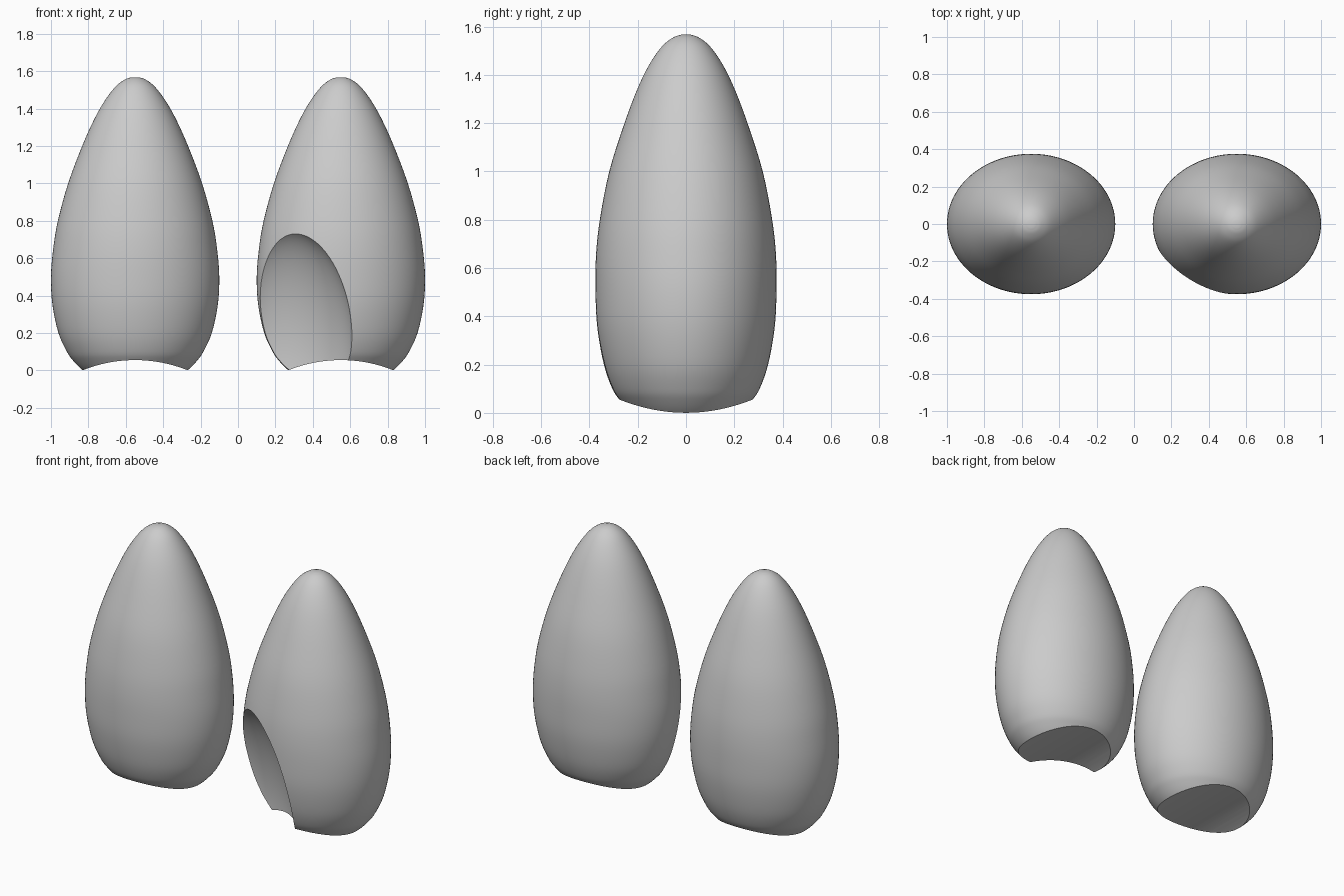
import bpy, bmesh, math
from mathutils import Vector, Matrix

if "Cube" in bpy.data.objects:
    bpy.data.objects.remove(bpy.data.objects["Cube"])

# Egg profile: height, half-width in x, half-depth in y
ROWS = [(-0.06, 0.17, 0.14), (-0.03, 0.23, 0.19), (0.0, 0.28, 0.23), (0.05, 0.33, 0.272),
        (0.1, 0.365, 0.305), (0.2, 0.41, 0.34), (0.35, 0.442, 0.367), (0.5, 0.45, 0.375),
        (0.65, 0.438, 0.373), (0.8, 0.413, 0.357), (1.0, 0.358, 0.318), (1.2, 0.283, 0.255),
        (1.35, 0.215, 0.198), (1.45, 0.157, 0.148), (1.52, 0.102, 0.098), (1.555, 0.055, 0.053),
        (1.567, 0.02, 0.02)]


def smooth_rows(rows, steps=4):
    """Catmull-Rom through the profile rows."""
    p = [Vector(r) for r in rows]
    p = [2 * p[0] - p[1]] + p + [2 * p[-1] - p[-2]]
    out = []
    for i in range(1, len(p) - 2):
        a, b, c, d = p[i - 1:i + 3]
        for s in range(steps):
            t = s / steps
            out.append(0.5 * (2 * b + (c - a) * t + (2 * a - 5 * b + 4 * c - d) * t * t
                              + (3 * b - a - 3 * c + d) * t ** 3))
    out.append(p[-2])
    return out


def finish(bm, name):
    bmesh.ops.recalc_face_normals(bm, faces=bm.faces)
    me = bpy.data.meshes.new(name)
    bm.to_mesh(me)
    bm.free()
    ob = bpy.data.objects.new(name, me)
    bpy.context.collection.objects.link(ob)
    return ob


def egg(name, cx, seg=96):
    bm = bmesh.new()
    rings = []
    for z, rx, ry in smooth_rows(ROWS):
        rings.append([bm.verts.new((cx + rx * math.cos(2 * math.pi * k / seg),
                                    ry * math.sin(2 * math.pi * k / seg), z))
                      for k in range(seg)])
    for lo, hi in zip(rings, rings[1:]):
        for k in range(seg):
            j = (k + 1) % seg
            bm.faces.new((lo[k], lo[j], hi[j], hi[k]))
    bm.faces.new(rings[0])
    bm.faces.new(rings[-1])
    return finish(bm, name)


def cut(ob, cutter):
    m = ob.modifiers.new("cut", 'BOOLEAN')
    m.operation = 'DIFFERENCE'
    m.solver = 'EXACT'
    m.object = cutter
    cutter.hide_render = True
    bpy.context.view_layer.objects.active = ob
    bpy.ops.object.modifier_apply(modifier=m.name)
    bpy.data.objects.remove(cutter)


def base_cutter(cx, r=0.75):
    # cylinder along y that hollows the underside into a shallow arch
    bm = bmesh.new()
    bmesh.ops.create_cone(bm, cap_ends=True, segments=160, radius1=r, radius2=r, depth=1.2,
                          matrix=Matrix.Translation((cx, 0, 0.055 - r))
                          @ Matrix.Rotation(math.pi / 2, 4, 'X'))
    return finish(bm, "base_cutter")


def scoop_cutter(cx):
    # tilted ellipsoid that scoops the lower front-left side
    n, t = Vector((-0.5, -0.866, 0)), Vector((0.866, -0.5, 0))
    a = math.radians(8)
    up = Vector((0, 0, 1))
    axes = (n * math.cos(a) - up * math.sin(a), t, n * math.sin(a) + up * math.cos(a))
    rot = Matrix(axes).transposed().to_4x4()
    pos = Vector((cx, 0, 0.18)) + n * 0.39 - t * 0.06
    bm = bmesh.new()
    bmesh.ops.create_uvsphere(bm, u_segments=80, v_segments=48, radius=1,
                              matrix=Matrix.Translation(pos) @ rot
                              @ Matrix.Diagonal((0.22, 0.346, 0.588, 1)))
    return finish(bm, "scoop_cutter")


# Two eggs, the right one scooped
for name, cx in (("left_egg", -0.55), ("right_egg", 0.55)):
    ob = egg(name, cx)
    cut(ob, base_cutter(cx))
    if cx > 0:
        cut(ob, scoop_cutter(cx))
    bpy.ops.object.select_all(action='DESELECT')
    ob.select_set(True)
    bpy.context.view_layer.objects.active = ob
    bpy.ops.object.shade_smooth_by_angle(angle=math.radians(35))
